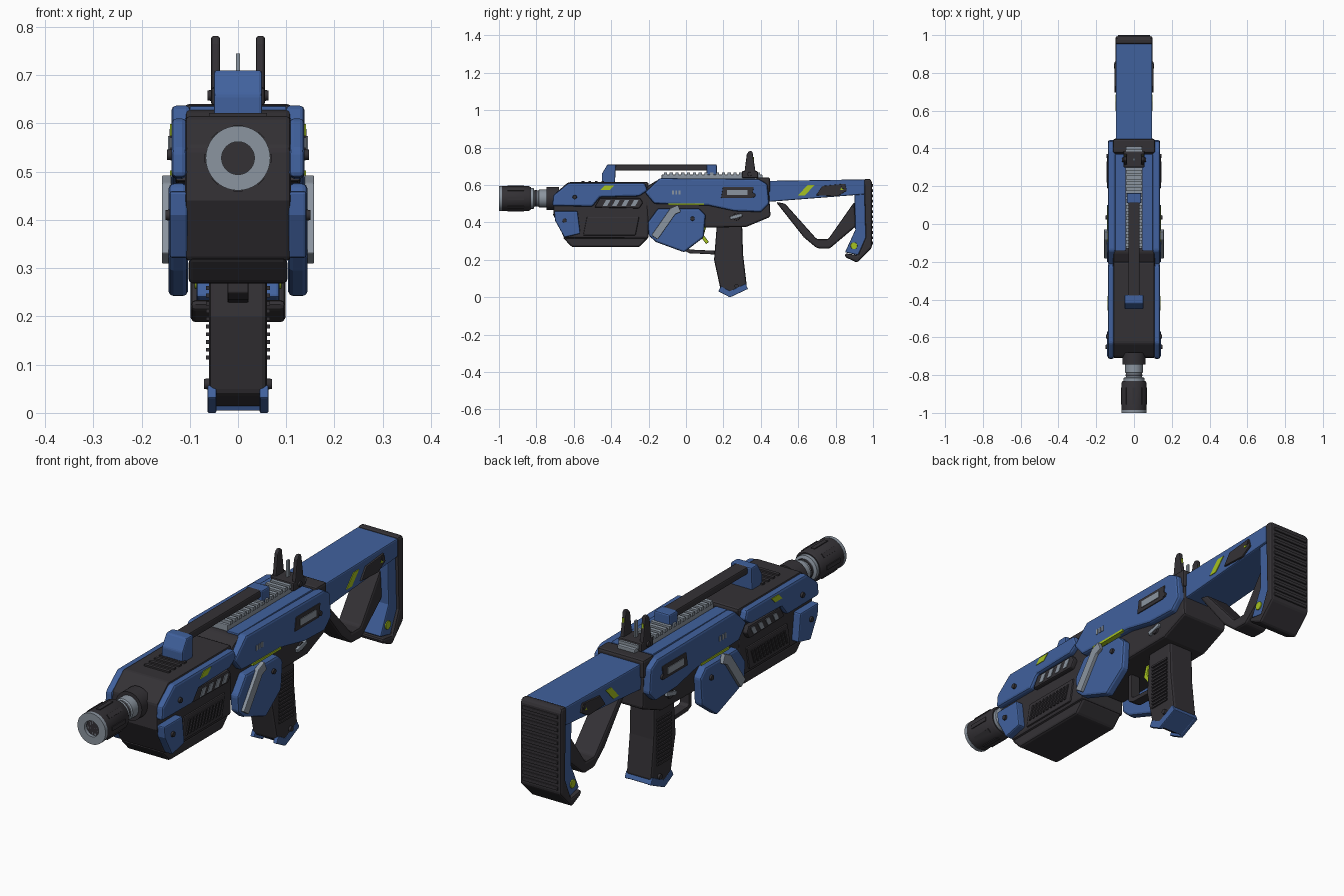
import bpy, bmesh, math
from mathutils import Matrix, Vector

cube = bpy.data.objects.get("Cube")
if cube:
    bpy.data.objects.remove(cube)


def material(name, *color):
    mat = bpy.data.materials.new(name)
    mat.use_nodes = True
    mat.diffuse_color = (*color, 1)
    shader = mat.node_tree.nodes["Principled BSDF"]
    shader.inputs["Base Color"].default_value = (*color, 1)
    shader.inputs["Roughness"].default_value = .6
    return mat


blue = material("armour blue", .052, .12, .34)
dark = material("charcoal", .034, .031, .036)
light = material("light steel", .26, .3, .35)
lime = material("lime accent", .38, .54, .015)

# Shared half widths and edge bevels
BODY, ARMOUR, STOCK, GRIP = .11, .138, .096, .06
SHARP, CRISP, SOFT, ROUND = 0, .003, .006, .01
BORE_HEIGHT = .528


def finish(name, mesh_data, colour, bevel=SHARP, smooth=False):
    bmesh.ops.recalc_face_normals(mesh_data, faces=mesh_data.faces)
    mesh = bpy.data.meshes.new(name)
    mesh_data.to_mesh(mesh)
    mesh_data.free()
    mesh.materials.append(colour)
    part = bpy.data.objects.new(name, mesh)
    bpy.context.collection.objects.link(part)
    if smooth:
        mesh.shade_smooth()
        mesh.set_sharp_from_angle(angle=math.radians(35))
    if bevel:
        modifier = part.modifiers.new("edge bevel", "BEVEL")
        modifier.width = bevel
        modifier.segments = 2
        modifier.limit_method = "ANGLE"
    return part


def prism(name, outline, colour, outer, inner=None, bevel=SOFT):
    """Extrude a (y, z) outline across x: one centred block, or a mirrored pair if inner is set."""
    bm = bmesh.new()
    spans = [(-outer, outer)] if inner is None else [(inner, outer), (-outer, -inner)]
    for start, end in spans:
        face = bm.faces.new([bm.verts.new((start, y, z)) for y, z in outline])
        grown = bmesh.ops.extrude_face_region(bm, geom=[face])["geom"]
        bmesh.ops.translate(bm, vec=(end - start, 0, 0),
                            verts=[v for v in grown if isinstance(v, bmesh.types.BMVert)])
    return finish(name, bm, colour, bevel)


def slab(y, z, length, height, lean=0):
    """Outline of a parallelogram centred on (y, z)."""
    half, tall, shift = length / 2, height / 2, lean / 2
    return [(y - half - shift, z - tall), (y + half - shift, z - tall),
            (y + half + shift, z + tall), (y - half + shift, z + tall)]


def band(path, width):
    """Outline of a strip of even width along a (y, z) path, with mitred corners."""
    points = [Vector(p) for p in path]
    left, right = [], []
    for i, point in enumerate(points):
        before = (point - points[i - 1]).normalized() if i else None
        after = (points[i + 1] - point).normalized() if i + 1 < len(points) else before
        before = before or after
        along = (before + after).normalized()
        offset = Vector((-along.y, along.x)) * width / 2 / along.dot(after)
        left.append(point + offset)
        right.append(point - offset)
    return left + right[::-1]


def row(count, start, step):
    return [start + step * i for i in range(count)]


def lathe(name, colour, *profile):
    """Solid of revolution about the barrel axis from (y, radius) points."""
    bm = bmesh.new()
    ends = [(profile[0][0], 0), *profile, (profile[-1][0], 0)]
    verts = [bm.verts.new((radius, y, BORE_HEIGHT)) for y, radius in ends]
    edges = [bm.edges.new(pair) for pair in zip(verts, verts[1:])]
    bmesh.ops.spin(bm, geom=verts + edges, cent=(0, 0, BORE_HEIGHT), axis=(0, 1, 0),
                   angle=math.tau, steps=40)
    bmesh.ops.remove_doubles(bm, verts=bm.verts, dist=.0001)
    return finish(name, bm, colour, smooth=True)


def bolt(name, y, z, outer, radius=.013, colour=dark):
    """Mirrored pair of round studs whose heads end at x = outer."""
    bm = bmesh.new()
    for side in (-1, 1):
        place = Matrix.Translation((side * (outer - ROUND), y, z))
        turn = Matrix.Rotation(side * math.pi / 2, 4, "Y")
        bmesh.ops.create_cone(bm, cap_ends=True, segments=16, radius1=radius,
                              radius2=radius * .8, depth=ROUND * 2, matrix=place @ turn)
    return finish(name, bm, colour, smooth=True)


# Barrel and muzzle
lathe("muzzle_sleeve", dark, (-.985, .066), (-.84, .066), (-.83, .06))
lathe("muzzle_ring", light, (-.98, .034), (-1, .034), (-1, .067), (-.985, .067))
lathe("barrel", light, (-.84, .055), (-.815, .055), (-.81, .042), (-.79, .042),
      (-.785, .047), (-.7, .047))
lathe("barrel_groove", dark, (-.806, .044), (-.796, .044))
lathe("barrel_collar", dark, (-.745, .062), (-.68, .062))
centre = Matrix.Translation((0, 0, BORE_HEIGHT))
for angle in row(8, 0, math.tau / 8):
    slot = prism("muzzle_slot", slab(-.91, .067, .09, .004), dark, outer=.009, bevel=SHARP)
    slot.data.transform(centre @ Matrix.Rotation(angle, 4, "Y"))

# Forward housing
prism("handguard", [(-.2, .615), (-.63, .615), (-.705, .55), (-.71, .44), (-.65, .315),
                    (-.2, .315)], dark, outer=BODY, bevel=ROUND)
prism("handguard_keel", [(-.66, .32), (-.61, .268), (-.25, .268), (-.2, .32)],
      dark, outer=.103, bevel=ROUND)
prism("front_upper_plate", [(-.715, .488), (-.71, .545), (-.63, .61), (-.22, .61), (-.205, .57),
                            (-.25, .54), (-.46, .535), (-.5, .485)],
      blue, outer=ARMOUR, inner=.106, bevel=ROUND)
prism("front_lower_plate", [(-.705, .46), (-.58, .46), (-.565, .34), (-.65, .32), (-.7, .41)],
      blue, outer=.142, inner=BODY - SOFT, bevel=SOFT)
prism("side_vent_frame", [(-.49, .48), (-.46, .53), (-.245, .53), (-.23, .505), (-.25, .475)],
      dark, outer=.13, inner=.1)
for y in row(4, -.425, .05):
    prism("side_vent_slash", slab(y, .503, .024, .032, lean=.018), light,
          outer=.133, inner=.125, bevel=SHARP)
prism("handguard_panel", slab(-.4, .38, .28, .1, lean=.02), dark, outer=.117, inner=.1)
for y in row(11, -.51, .022):
    prism("handguard_rib", slab(y, .38, .009, .06, lean=.02), dark,
          outer=.122, inner=BODY, bevel=SHARP)
prism("front_lime_mark", slab(-.42, .586, .05, .025, lean=.025), lime,
      outer=ARMOUR + CRISP, inner=.13, bevel=SHARP)
for y in row(4, -.55, .035):
    prism("top_vent", slab(y, .616, .015, .012), dark, outer=.06, bevel=SHARP)

# Receiver
prism("receiver_core", [(-.23, .58), (-.15, .628), (.44, .628), (.452, .43), (.32, .375),
                        (-.2, .37)], dark, outer=BODY, bevel=ROUND)
prism("receiver_plate", [(-.22, .56), (-.14, .637), (.39, .632), (.435, .605), (.445, .5),
                         (.4, .455), (.26, .46), (.12, .49), (-.17, .5)],
      blue, outer=ARMOUR, inner=.098, bevel=ROUND)
prism("receiver_top_cover", slab(.115, .61, .51, .052), blue, outer=.1, inner=.045, bevel=CRISP)
prism("receiver_rear_collar", slab(.412, .6, .075, .08), dark, outer=.112, bevel=ROUND)
prism("receiver_port_frame", slab(.275, .56, .165, .06, lean=.01), dark,
      outer=.142, inner=.12, bevel=CRISP)
prism("receiver_port", slab(.275, .56, .11, .028), light, outer=.145, inner=.13, bevel=SHARP)
prism("receiver_lime_strip", slab(0, .497, .19, .01), lime,
      outer=ARMOUR + CRISP, inner=.12, bevel=SHARP)
for y in row(3, -.07, .018):
    prism("receiver_tick", slab(y, .56, .01, .022), light,
          outer=ARMOUR + CRISP, inner=.13, bevel=SHARP)
bolt("selector_pivot", .27, .43, outer=.117, radius=.022)
prism("selector_lever", band([(.235, .423), (.3, .44)], .018), light,
      outer=.122, inner=.1, bevel=CRISP)

# Lower side wings
prism("side_wing", [(-.205, .4), (-.15, .475), (.07, .475), (.105, .44), (.095, .32),
                    (-.01, .24), (-.16, .295), (-.2, .33)],
      blue, outer=.144, inner=BODY - SOFT, bevel=ROUND)
prism("wing_strap", band([(-.168, .32), (-.07, .46), (-.035, .475)], .04), light,
      outer=.158, inner=ARMOUR, bevel=CRISP)

# Carry handle, rail and sights
prism("handle_front_foot", [(-.45, .605), (-.45, .66), (-.42, .71), (-.375, .71), (-.38, .605)],
      blue, outer=.05)
prism("handle_rear_foot", slab(.137, .665, .055, .09), blue, outer=.038)
prism("handle_bar", slab(-.14, .693, .54, .032), dark, outer=.03)
prism("top_rail", slab(.14, .637, .54, .036), light, outer=.042, bevel=CRISP)
for y in row(17, -.11, .031):
    prism("rail_tooth", slab(y, .66, .017, .015), light, outer=.046, bevel=SHARP)
prism("sight_base", slab(.342, .656, .085, .037), dark, outer=.056)
prism("sight_post", [(.31, .65), (.325, .765), (.338, .782), (.355, .78), (.375, .65)],
      dark, outer=.056, inner=.037)
prism("sight_lime_mark", slab(.355, .735, .015, .03), lime, outer=.051, inner=.042, bevel=SHARP)
prism("sight_blade", slab(.342, .7, .015, .09), light, outer=.004, bevel=SHARP)
bolt("sight_pin", .34, .658, outer=.063)

# Pistol grip and trigger
prism("grip", [(.165, .39), (.3, .39), (.305, .23), (.325, .06), (.235, .012), (.185, .04),
               (.15, .2)], dark, outer=GRIP, bevel=ROUND)
toe, heel = (.235, .016), (.325, .058)
prism("grip_side_trim", band([(.18, .045), toe, heel], .03), blue,
      outer=GRIP + CRISP, inner=.045, bevel=CRISP)
prism("grip_sole", band([toe, heel], .028), blue, outer=.05, bevel=CRISP)
for z in row(13, .115, .016):
    prism("grip_rib", slab(.238, z, .095, .008), dark, outer=GRIP + SOFT, inner=.05, bevel=SHARP)
prism("trigger_guard", band([(0, .37), (0, .255), (.02, .245), (.17, .238)], .02), dark,
      outer=.022, bevel=CRISP)
prism("trigger", band([(.1, .38), (.085, .33), (.115, .29)], .018), lime,
      outer=.012, bevel=CRISP)

# Shoulder stock
prism("stock_beam", [(.44, .51), (.44, .622), (.955, .63), (.955, .55)], blue, outer=STOCK)
prism("stock_strut", [(.9, .57), (.955, .6), (.965, .32), (.92, .225), (.85, .24), (.905, .36)],
      blue, outer=STOCK - ROUND)
prism("butt_pad", [(.952, .632), (.985, .634), (.994, .615), (.994, .265), (.915, .185),
                   (.85, .215), (.85, .235), (.92, .225), (.96, .32)],
      dark, outer=.098, bevel=ROUND)
for z in row(12, .29, .028):
    prism("butt_rib", slab(.992, z, .016, .015), dark, outer=.085, bevel=CRISP)
prism("stock_brace", [(.48, .51), (.53, .5), (.7, .31), (.76, .31), (.9, .51), (.91, .38),
                      (.768, .26), (.7, .262), (.63, .32)], dark, outer=.055, bevel=ROUND)
prism("stock_side_panel", [(.695, .545), (.73, .595), (.85, .607), (.86, .57), (.81, .54)],
      dark, outer=.104, inner=.085, bevel=CRISP)
prism("stock_lime_stripe", slab(.643, .572, .037, .055, lean=.05), lime,
      outer=STOCK + CRISP, inner=.09, bevel=SHARP)
prism("panel_lime_tip", slab(.837, .585, .015, .022, lean=.01), lime,
      outer=.106, inner=.1, bevel=SHARP)
bolt("strut_lime_disc", .898, .275, outer=.09, radius=.022, colour=lime)

# Fasteners, set as position and reach
for y, z, reach in [(-.595, .535, .147), (-.65, .41, .15), (.035, .42, .152),
                    (.36, .545, .145), (.27, .06, .07), (.84, .59, .107)]:
    bolt("fastener", y, z, outer=reach)
